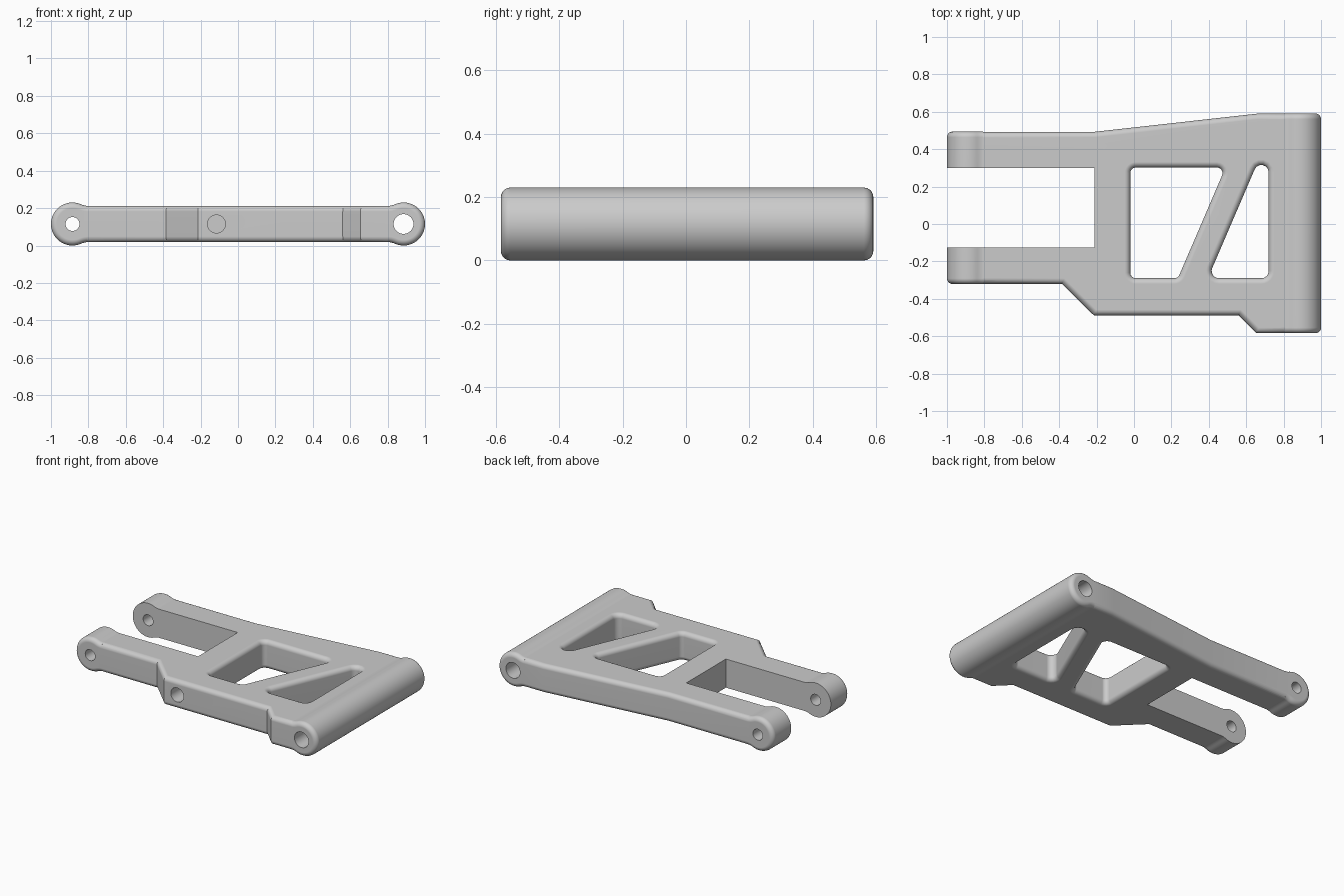
import bpy, bmesh
from math import pi, sin, cos, asin, sqrt, tan
from mathutils import Vector

cube = bpy.data.objects.get("Cube")
if cube:
    bpy.data.objects.remove(cube)

MID, HALF, R, EDGE = 0.115, 0.097, 0.115, 0.03   # centre height, plate half height, boss radius, rounding

grey = bpy.data.materials.new("plain grey")
grey.use_nodes = True
grey.diffuse_color = (0.6, 0.6, 0.6, 1)
grey.node_tree.nodes["Principled BSDF"].inputs["Base Color"].default_value = (0.6, 0.6, 0.6, 1)


def add_object(name, bm):
    bmesh.ops.recalc_face_normals(bm, faces=bm.faces)
    mesh = bpy.data.meshes.new(name)
    bm.to_mesh(mesh)
    bm.free()
    mesh.materials.append(grey)
    ob = bpy.data.objects.new(name, mesh)
    bpy.context.collection.objects.link(ob)
    return ob


def prism(name, points, axis, lo, hi, rounding=0):
    """Extrude a 2D profile along y or z and round the rims of both ends."""
    def place(p, t):
        return (p[0], t, p[1]) if axis == "y" else (p[0], p[1], t)
    bm = bmesh.new()
    caps = [bm.faces.new([bm.verts.new(place(p, t)) for p in points]) for t in (lo, hi)]
    rims = [e for f in caps for e in f.edges]
    a, b = (list(f.verts) for f in caps)
    for i in range(len(a)):
        j = (i + 1) % len(a)
        bm.faces.new((a[i], a[j], b[j], b[i]))
    bmesh.ops.recalc_face_normals(bm, faces=bm.faces)
    if rounding:
        bmesh.ops.bevel(bm, geom=rims, offset=rounding, segments=5, profile=0.5, affect="EDGES")
    return add_object(name, bm)


def arc(cx, cy, r, start, end, n):
    return [(cx + r * cos(start + (end - start) * i / n),
             cy + r * sin(start + (end - start) * i / n)) for i in range(n + 1)]


def boss_profile(x, side):
    """Round boss that blends into the plate on the given side."""
    h, rf = HALF - 0.0005, 0.1
    dx = sqrt((R + rf) ** 2 - (h + rf) ** 2)
    t = asin((h + rf) / (R + rf))
    upper = arc(dx, h + rf, rf, 1.5 * pi, t + pi, 5) + arc(0, 0, R, t, pi, 24)[1:]
    lower = [(p[0], -p[1]) for p in reversed(upper[:-1])]
    return [(x + side * px, MID + pz) for px, pz in upper + lower]


def window_cutter(name, corners, rc):
    """Rounded opening (corners counter-clockwise) flaring out at top and bottom."""
    pts = [Vector(c) for c in corners]
    arcs = []
    for i, p in enumerate(pts):
        d0 = (p - pts[i - 1]).normalized()
        d1 = (pts[(i + 1) % len(pts)] - p).normalized()
        turn = d0.angle(d1)
        centre = p - d0 * rc * tan(turn / 2) + Vector((-d0.y, d0.x)) * rc
        out = Vector((d0.y, -d0.x))
        arcs.append((centre, out, turn))
    quarter = [(EDGE * (1 - cos(i * pi / 10)), EDGE * (sin(i * pi / 10) - 1)) for i in range(6)]
    up = [(flare, HALF + dz) for flare, dz in quarter] + [(EDGE, HALF + 0.05)]
    levels = [(f, -z) for f, z in reversed(up)] + up
    bm = bmesh.new()
    rings = []
    for flare, z in levels:
        ring = []
        for centre, out, turn in arcs:
            for k in range(7):
                a = turn * k / 6
                d = Vector((out.x * cos(a) - out.y * sin(a), out.x * sin(a) + out.y * cos(a)))
                q = centre + d * (rc + flare)
                ring.append(bm.verts.new((q.x, q.y, MID + z)))
        rings.append(ring)
    for a, b in zip(rings, rings[1:]):
        for i in range(len(a)):
            j = (i + 1) % len(a)
            bm.faces.new((a[i], a[j], b[j], b[i]))
    bm.faces.new(rings[0])
    bm.faces.new(rings[-1])
    return add_object(name, bm)


def combine(target, tool, operation):
    tool.hide_render = True
    mod = target.modifiers.new(tool.name, "BOOLEAN")
    mod.object, mod.operation, mod.solver = tool, operation, "EXACT"
    bpy.context.view_layer.objects.active = target
    bpy.ops.object.modifier_apply(modifier=mod.name)
    bpy.data.objects.remove(tool)


# Flat plate with stepped front and tapering back
outline = [(-0.885, -0.32), (-0.385, -0.32), (-0.215, -0.488), (0.56, -0.488), (0.655, -0.583),
           (0.885, -0.583), (0.885, 0.59), (0.66, 0.59), (-0.21, 0.493), (-0.885, 0.493)]
arm = prism("suspension_arm", outline, "z", MID - HALF, MID + HALF, EDGE)

# Two rows of round bosses along the ends
combine(arm, prism("inner_boss", boss_profile(-0.885, 1), "y", -0.321, 0.494, EDGE), "UNION")
combine(arm, prism("outer_boss", boss_profile(0.885, -1), "y", -0.584, 0.591, EDGE), "UNION")

# Two windows with a slanting strut between them
combine(arm, window_cutter("large_window", [(-0.02, -0.29), (0.235, -0.29), (0.489, 0.302), (-0.02, 0.302)], 0.03), "DIFFERENCE")
combine(arm, window_cutter("narrow_window", [(0.395, -0.29), (0.72, -0.29), (0.72, 0.466)], 0.039), "DIFFERENCE")

# Sharp-edged slot that makes the fork
slot = [(-1.2, -0.125), (-0.212, -0.125), (-0.212, 0.3), (-1.2, 0.3)]
combine(arm, prism("fork_slot", slot, "z", -0.2, 0.5), "DIFFERENCE")

# Pin holes through the bosses and a blind hole in the front
for name, x, r, lo, hi in (("inner_pin_hole", -0.885, 0.037, -1, 1),
                           ("outer_pin_hole", 0.885, 0.053, -1, 1),
                           ("front_hole", -0.115, 0.048, -1, -0.2)):
    combine(arm, prism(name, arc(x, MID, r, 0, 2 * pi, 32)[:-1], "y", lo, hi), "DIFFERENCE")

# Smooth shading with crisp edges
bpy.ops.object.select_all(action="DESELECT")
arm.select_set(True)
bpy.context.view_layer.objects.active = arm
bpy.ops.object.shade_smooth_by_angle(angle=pi / 6)
weighted = arm.modifiers.new("weighted_normals", "WEIGHTED_NORMAL")
weighted.keep_sharp = True
